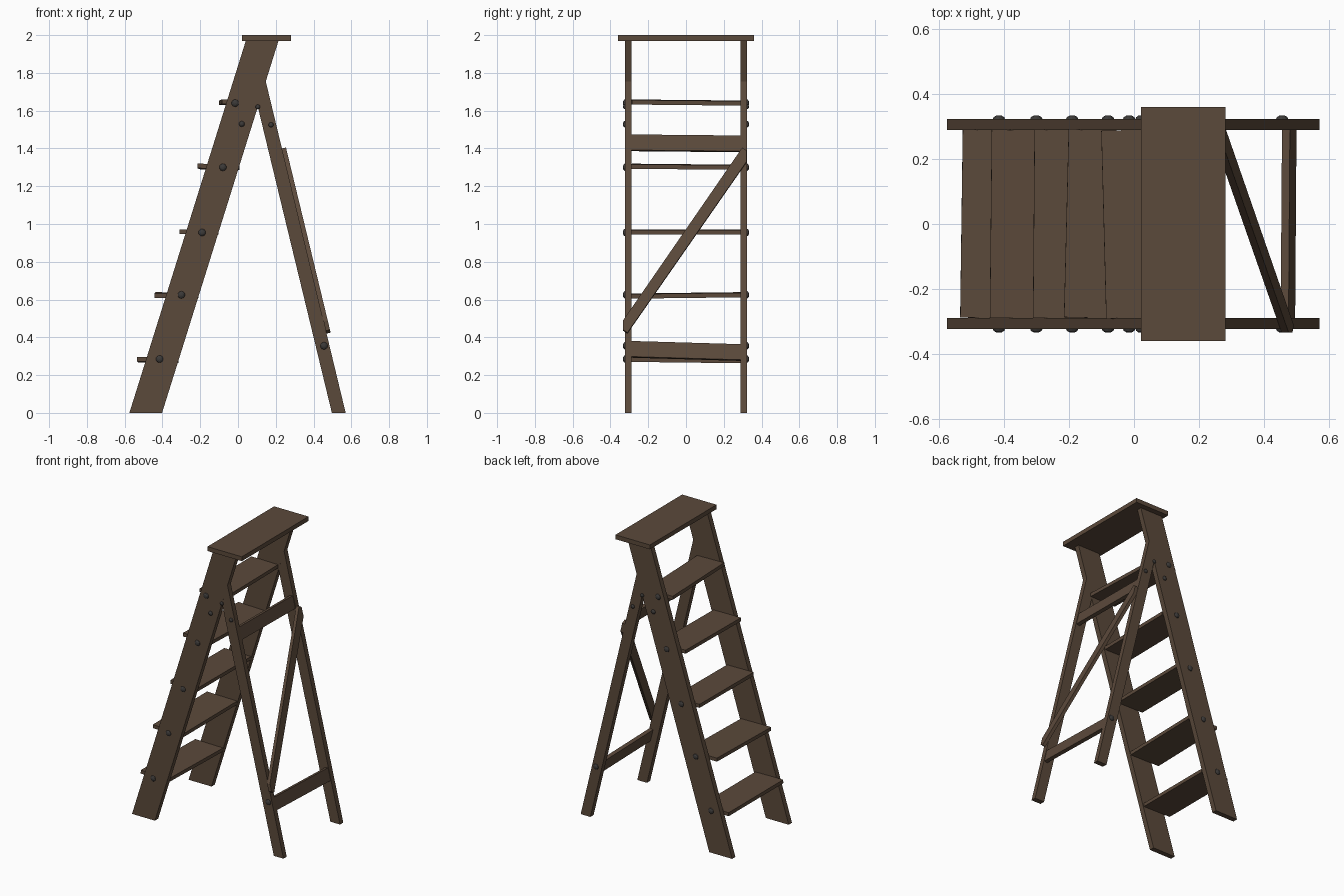
import bpy
import bmesh
from math import pi
from mathutils import Vector, Matrix, Euler

cube = bpy.data.objects.get("Cube")
if cube:
    bpy.data.objects.remove(cube, do_unlink=True)


def material(name, rgb):
    m = bpy.data.materials.new(name)
    m.use_nodes = True
    m.diffuse_color = (*rgb, 1)
    m.node_tree.nodes["Principled BSDF"].inputs["Base Color"].default_value = (*rgb, 1)
    return m


WOOD = material("brown wood", (0.105, 0.067, 0.043))
METAL = material("dark iron", (0.045, 0.042, 0.04))


def finish(name, bm, mat):
    bmesh.ops.recalc_face_normals(bm, faces=bm.faces)
    mesh = bpy.data.meshes.new(name)
    bm.to_mesh(mesh)
    bm.free()
    mesh.materials.append(mat)
    obj = bpy.data.objects.new(name, mesh)
    bpy.context.collection.objects.link(obj)
    return obj


def board(name, centre, size, rot=(0, 0, 0)):
    bm = bmesh.new()
    mat = Matrix.LocRotScale(Vector(centre), Euler(rot), Vector(size))
    bmesh.ops.create_cube(bm, size=1, matrix=mat)
    return finish(name, bm, WOOD)


def slab(name, points, offset):
    """Flat outline of 3D points, thickened along an offset vector."""
    bm = bmesh.new()
    face = bm.faces.new([bm.verts.new(p) for p in points])
    new = bmesh.ops.extrude_face_region(bm, geom=[face])["geom"]
    verts = [v for v in new if isinstance(v, bmesh.types.BMVert)]
    bmesh.ops.translate(bm, verts=verts, vec=offset)
    return finish(name, bm, WOOD)


def bolt(name, x, y, z, radius):
    bm = bmesh.new()
    mat = Matrix.LocRotScale(Vector((x, y, z)), Euler((pi / 2, 0, 0)),
                             Vector((radius, radius, 0.012)))
    bmesh.ops.create_uvsphere(bm, u_segments=10, v_segments=6, radius=1, matrix=mat)
    return finish(name, bm, METAL)


# Outer edge of the rear legs, and their lean
LEAN = 0.2415


def leg_x(z):
    return 0.57 - LEAN * z


# Top platform
board("top_platform", (0.151, 0, 1.985), (0.26, 0.72, 0.03))

# Side rails, rear legs and bolts on both sides
rail = [(-0.575, 0), (-0.402, 0), (0.215, 1.972), (0.042, 1.972)]
leg = [(0.497, 0), (0.57, 0), (0.147, 1.755), (0.105, 1.62)]
bolts = [(-0.415, 0.285, 0.02), (-0.3, 0.625, 0.02), (-0.19, 0.955, 0.02),
         (-0.08, 1.3, 0.02), (-0.015, 1.64, 0.02), (0.02, 1.53, 0.016),
         (0.105, 1.62, 0.013), (0.175, 1.525, 0.014), (0.455, 0.355, 0.02)]
for side, s in (("left", -1), ("right", 1)):
    label = "back" if s > 0 else "front"
    for part, outline in (("side_rail", rail), ("rear_leg", leg)):
        slab(f"{label}_{part}", [(x, s * 0.288, z) for x, z in outline], (0, s * 0.035, 0))
    for i, (x, z, r) in enumerate(bolts):
        bolt(f"{label}_bolt_{i + 1}", x, s * 0.322, z, r)

# Steps, each slightly out of true: front edge, height, yaw, roll
steps = [(-0.53, 0.28, -0.014, -0.012), (-0.44, 0.622, -0.01, 0.012),
         (-0.308, 0.958, -0.008, 0), (-0.208, 1.303, -0.025, -0.01),
         (-0.093, 1.643, 0.026, -0.01)]
for i, (front, z, yaw, roll) in enumerate(steps):
    back = -0.406 + 0.313 * z
    board(f"step_{i + 1}", ((front + back) / 2, 0, z),
          (back - front, 0.578, 0.024), (roll, 0.015, yaw))

# Crossbars between the rear legs
for name, z, roll in (("lower_crossbar", 0.328, -0.03), ("upper_crossbar", 1.427, -0.01)):
    board(name, (leg_x(z) - 0.016, 0, z), (0.025, 0.58, 0.085), (roll, -LEAN, 0))

# Diagonal brace lying on the outer face of the rear legs
brace = [(-0.333, 0.485), (-0.333, 0.435), (-0.31, 0.42),
         (0.32, 1.325), (0.32, 1.385), (0.298, 1.4)]
slab("diagonal_brace", [(leg_x(z), y, z) for y, z in brace], (0.022, 0, 0.005))
